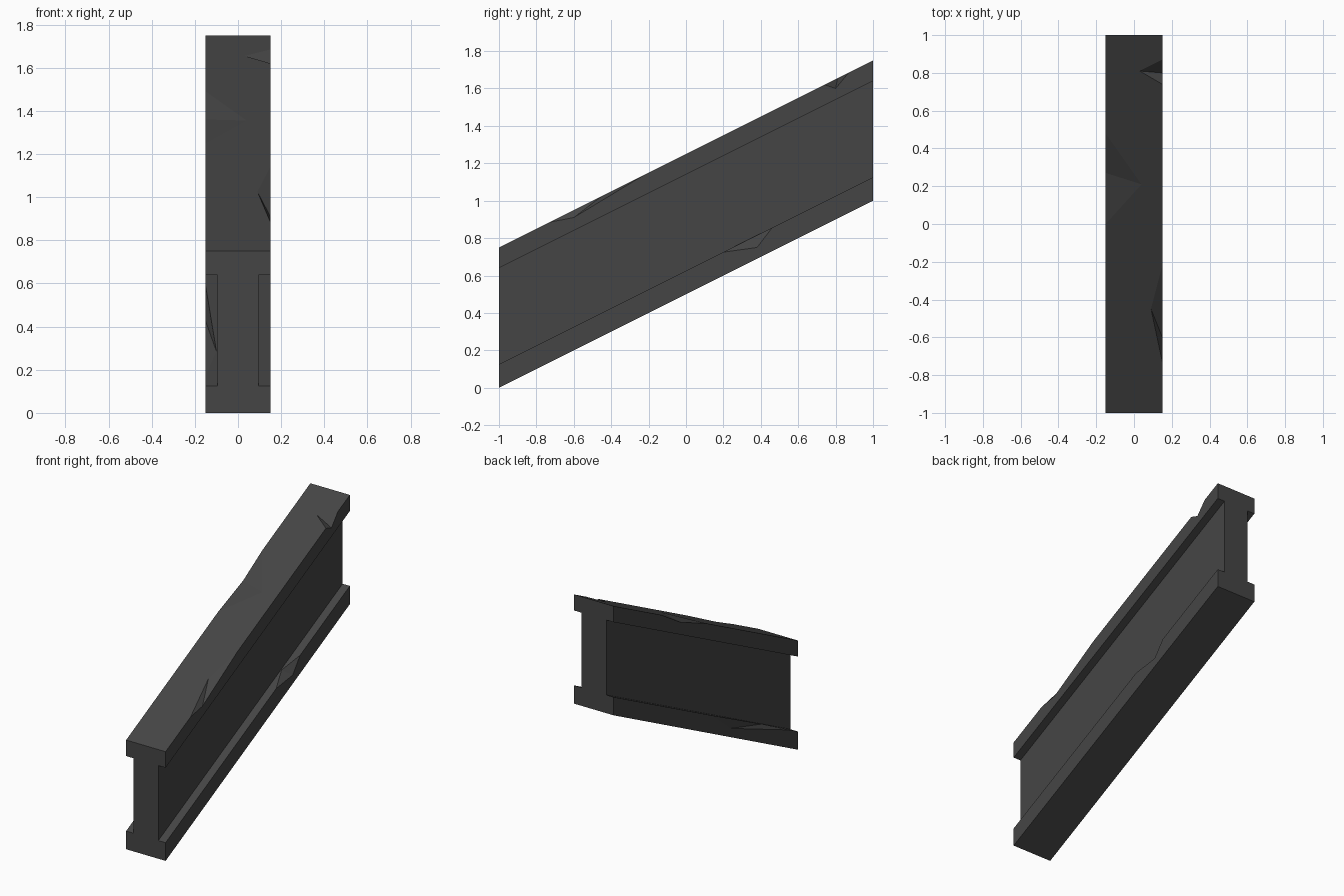
import bpy, bmesh
from mathutils import Vector

if "Cube" in bpy.data.objects:
    bpy.data.objects.remove(bpy.data.objects["Cube"])

steel = bpy.data.materials.new("dark grey steel")
steel.diffuse_color = (0.06, 0.06, 0.06, 1)
steel.use_nodes = True
steel.node_tree.nodes["Principled BSDF"].inputs["Base Color"].default_value = steel.diffuse_color


def at(x, y, h):
    """Point on the sloping beam: h is the height above its lower edge."""
    return Vector((x, y, h + 0.5 * (y + 1)))


def make_object(name, bm):
    bmesh.ops.recalc_face_normals(bm, faces=bm.faces)
    mesh = bpy.data.meshes.new(name)
    bm.to_mesh(mesh)
    bm.free()
    mesh.materials.append(steel)
    obj = bpy.data.objects.new(name, mesh)
    bpy.context.collection.objects.link(obj)
    return obj


# I-beam: right half of the profile mirrored, swept along the slope
half = [(0.15, 0), (0.15, 0.125), (0.095, 0.125), (0.095, 0.64), (0.15, 0.64), (0.15, 0.75)]
profile = half + [(-x, h) for x, h in reversed(half)]
bm = bmesh.new()
front = [bm.verts.new(at(x, -1, h)) for x, h in profile]
back = [bm.verts.new(at(x, 1, h)) for x, h in profile]
n = len(profile)
bm.faces.new(front)
bm.faces.new(back)
for i in range(n):
    j = (i + 1) % n
    bm.faces.new((front[i], front[j], back[j], back[i]))
beam = make_object("sloping_beam", bm)

# Chips in the flange edges: side, two ends and level of the edge,
# lowest point on the side (y, h), innermost point on the top (x, y)
chips = [
    (0.15, 0.74, 0.87, 0.75, (0.80, 0.70), (0.03, 0.81)),
    (0.15, -0.73, -0.22, 0.75, (-0.60, 0.71), (0.09, -0.45)),
    (-0.15, 0.0, 0.48, 0.75, (0.27, 0.725), (0.04, 0.21)),
    (0.15, 0.20, 0.46, 0.125, (0.38, 0.06), (0.10, 0.33)),
    (-0.15, -0.91, -0.07, 0.125, (-0.27, 0.06), (-0.10, -0.68)),
]
for x, y0, y1, top, low, inner in chips:
    pts = [at(x, *low), at(*inner, top), at(x, y0, top), at(x, y1, top)]
    mid = (pts[0] + pts[1]) / 2
    bm = bmesh.new()
    # Enlarged about the crease so the cutter pokes out of the beam
    v = [bm.verts.new(mid + (p - mid) * 1.15) for p in pts]
    for a, b, c in ((0, 1, 2), (0, 1, 3), (0, 2, 3), (1, 2, 3)):
        bm.faces.new((v[a], v[b], v[c]))
    cutter = make_object("chip_cutter", bm)
    cutter.hide_render = True
    cutter.hide_viewport = True
    mod = beam.modifiers.new("chip", 'BOOLEAN')
    mod.operation = 'DIFFERENCE'
    mod.solver = 'EXACT'
    mod.object = cutter
